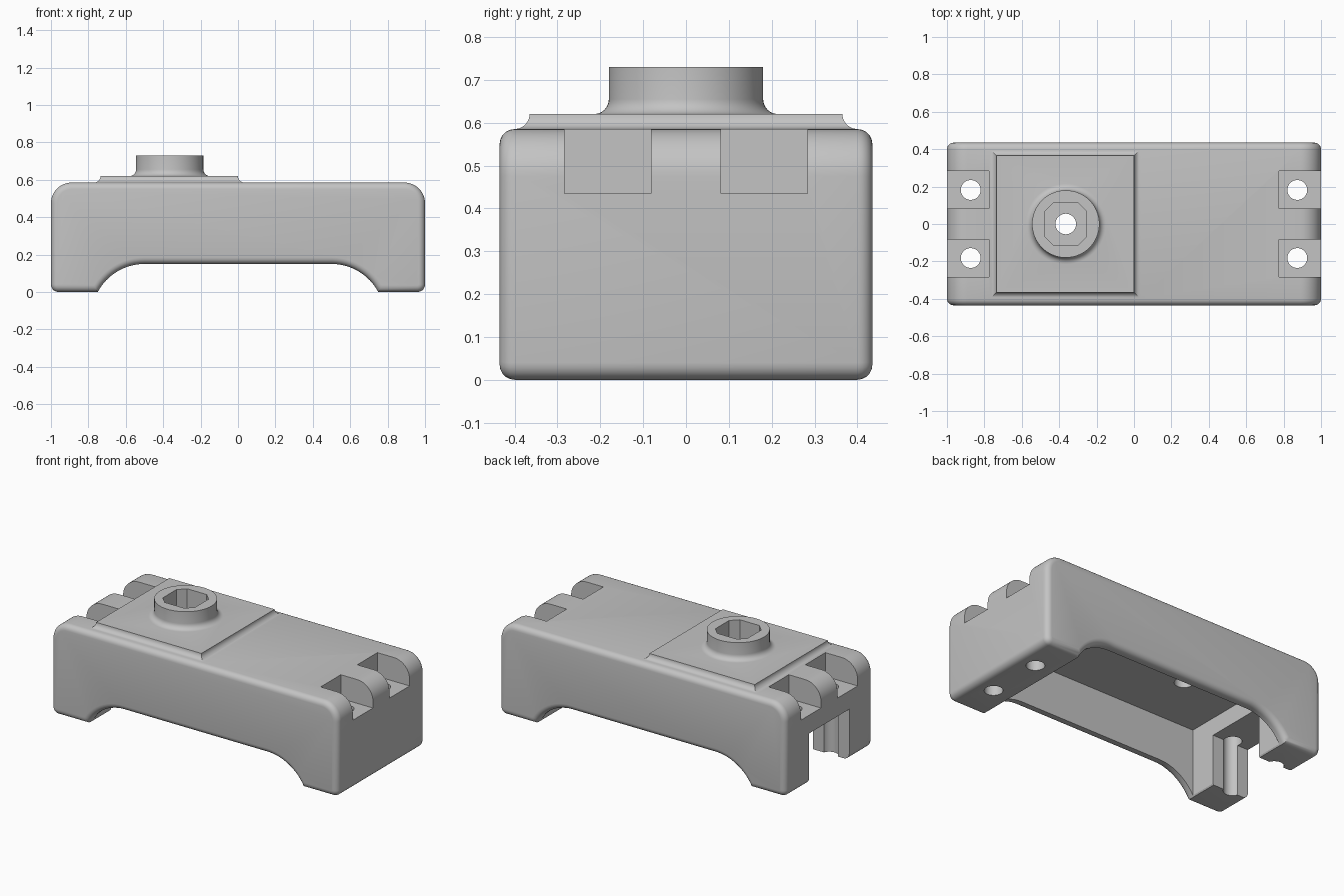
import bpy
import bmesh
from math import sin, cos, pi, atan2, radians

cube = bpy.data.objects.get("Cube")
if cube:
    bpy.data.objects.remove(cube, do_unlink=True)

grey = bpy.data.materials.new("plain grey")
grey.use_nodes = True
grey.diffuse_color = (0.55, 0.55, 0.55, 1)
grey.node_tree.nodes["Principled BSDF"].inputs["Base Color"].default_value = grey.diffuse_color


def add_object(name, bm):
    bmesh.ops.recalc_face_normals(bm, faces=bm.faces)
    mesh = bpy.data.meshes.new(name)
    bm.to_mesh(mesh)
    bm.free()
    mesh.materials.append(grey)
    obj = bpy.data.objects.new(name, mesh)
    bpy.context.collection.objects.link(obj)
    return obj


def loft(name, rings):
    """Closed solid through a stack of matching rings."""
    bm = bmesh.new()
    loops = [[bm.verts.new(p) for p in ring] for ring in rings]
    n = len(loops[0])
    for a, b in zip(loops, loops[1:]):
        for i in range(n):
            j = (i + 1) % n
            bm.faces.new((a[i], a[j], b[j], b[i]))
    bm.faces.new(loops[0])
    bm.faces.new(loops[-1])
    return add_object(name, bm)


def rect(x0, x1, y0, y1, z):
    return [(x0, y0, z), (x1, y0, z), (x1, y1, z), (x0, y1, z)]


def box(name, x0, x1, y0, y1, z0, z1):
    return loft(name, [rect(x0, x1, y0, y1, z) for z in (z0, z1)])


def circle(x, y, r, z, n=48):
    return [(x + r * cos(2 * pi * i / n), y + r * sin(2 * pi * i / n), z) for i in range(n)]


def bore(name, x, y, r, z0, z1):
    return loft(name, [circle(x, y, r, z) for z in (z0, z1)])


def arc(cx, cz, r, a0, a1, n):
    return [(cx + r * cos(a0 + (a1 - a0) * i / n), cz + r * sin(a0 + (a1 - a0) * i / n))
            for i in range(n + 1)]


def combine(target, other, operation):
    mod = target.modifiers.new(operation, 'BOOLEAN')
    mod.operation = operation
    mod.solver = 'EXACT'
    mod.object = other
    bpy.context.view_layer.objects.active = target
    bpy.ops.object.modifier_apply(modifier=mod.name)
    bpy.data.objects.remove(other, do_unlink=True)


# Main dimensions
HALF_Y, TOP, COVE = 0.435, 0.585, 0.035
PLINTH_TOP, BOSS_TOP = 0.62, 0.73
BOSS_X, BOSS_R = -0.365, 0.18
ARCH_X, ARCH_Z, ARCH_FLAT = 0.75, 0.15, 0.5

# Body: arched side profile, extruded across and rounded along both rims
w = ARCH_X - ARCH_FLAT
arch_r = (w * w + ARCH_Z * ARCH_Z) / (2 * ARCH_Z)
arch_cz = ARCH_Z - arch_r
half = arc(ARCH_FLAT, arch_cz, arch_r, pi / 2, atan2(-arch_cz, w), 12)
half += arc(0.96, 0.04, 0.04, -pi / 2, 0, 5)
half += arc(0.89, TOP - 0.11, 0.11, 0, pi / 2, 12)
profile = half + [(-x, z) for x, z in reversed(half)]
housing = loft("housing", [[(x, y, z) for x, z in profile] for y in (-HALF_Y, HALF_Y)])
bm = bmesh.new()
bm.from_mesh(housing.data)
rims = [e for e in bm.edges if abs(e.verts[0].co.y - e.verts[1].co.y) < 0.001]
bmesh.ops.bevel(bm, geom=rims, offset=0.035, segments=5, profile=0.5,
                affect='EDGES', clamp_overlap=False)
bm.to_mesh(housing.data)
bm.free()

# Raised plinth with a coved edge, and round boss with a coved foot
cove = [(COVE * (1 - cos(t)), COVE * sin(t)) for t in [pi / 2 * i / 6 for i in range(7)]]
cove.reverse()
rings = [(COVE, TOP - 0.03)] + [(o, PLINTH_TOP - d) for o, d in cove]
plinth = loft("plinth", [rect(-0.735 - o, o, -0.365 - o, 0.365 + o, z) for o, z in rings])
rings = [(COVE, PLINTH_TOP - 0.02)] + [(o, PLINTH_TOP + COVE - d) for o, d in cove] + [(0, BOSS_TOP)]
boss = loft("boss", [circle(BOSS_X, 0, BOSS_R + o, z, 64) for o, z in rings])
combine(housing, plinth, 'UNION')
combine(housing, boss, 'UNION')

# Hollow underside and the slot through the right end
combine(housing, box("cavity", -0.745, 0.745, -0.375, 0.375, -0.1, 0.43), 'DIFFERENCE')
combine(housing, box("end_slot", -1.1, -0.7, -0.2, 0.2, -0.1, 0.32), 'DIFFERENCE')

# Eight-sided socket and bore in the boss
s, c = 0.112, 0.068
octagon = [(s, -c), (s, c), (c, s), (-c, s), (-s, c), (-s, -c), (-c, -s), (c, -s)]
socket = loft("socket", [[(BOSS_X + x, y, z) for x, y in octagon] for z in (0.52, 0.9)])
combine(housing, socket, 'DIFFERENCE')
combine(housing, bore("boss_bore", BOSS_X, 0, 0.055, 0.3, 0.9), 'DIFFERENCE')

# Corner notches with screw holes
for sx in (-1, 1):
    for sy in (-1, 1):
        xs = sorted((sx * 0.775, sx * 1.1))
        ys = sorted((sy * 0.082, sy * 0.283))
        combine(housing, box("notch", *xs, *ys, 0.435, 0.8), 'DIFFERENCE')
        combine(housing, bore("screw_hole", sx * 0.873, sy * 0.182, 0.053, -0.1, 0.6), 'DIFFERENCE')

# Smooth the rounded faces, keep edges sharp
bpy.ops.object.select_all(action='DESELECT')
housing.select_set(True)
bpy.context.view_layer.objects.active = housing
bpy.ops.object.shade_smooth_by_angle(angle=radians(30))
